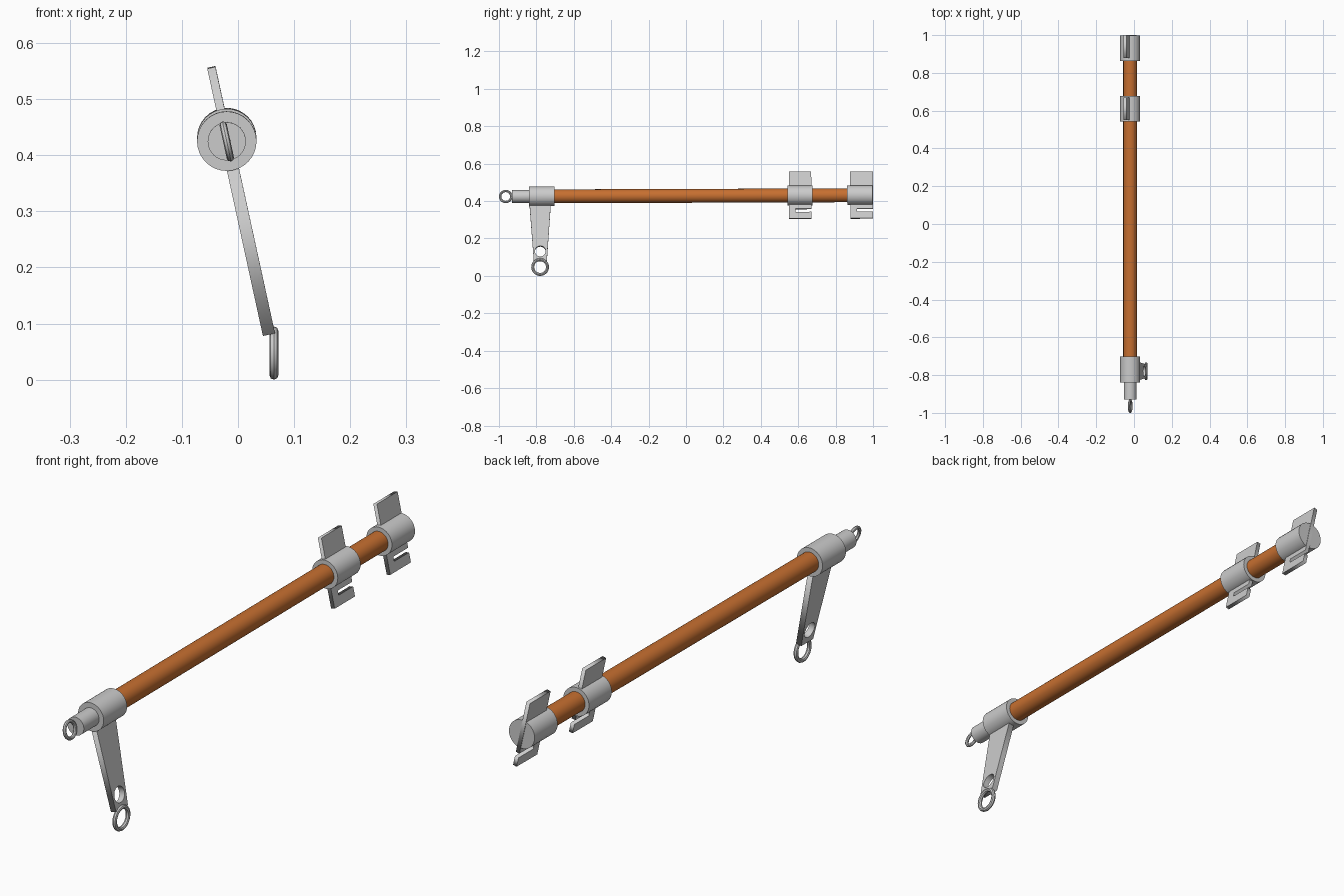
import bpy, math
from mathutils import Matrix, Vector

if "Cube" in bpy.data.objects:
    bpy.data.objects.remove(bpy.data.objects["Cube"])

# Shared frame: rod axis along y, whole assembly rolled about it
FRAME = (Matrix.Translation((-0.02, 0, 0.428)) @ Matrix.Rotation(0.0035, 4, 'X')
         @ Matrix.Rotation(math.radians(-12.3), 4, 'Y'))

orange = bpy.data.materials.new("orange")
orange.diffuse_color = (0.57, 0.16, 0.03, 1)
orange.use_nodes = True
orange.node_tree.nodes["Principled BSDF"].inputs["Base Color"].default_value = orange.diffuse_color


def smooth(ob):
    bpy.ops.object.select_all(action='DESELECT')
    ob.select_set(True)
    bpy.context.view_layer.objects.active = ob
    bpy.ops.object.shade_smooth_by_angle(angle=math.radians(35))


def cylinder(name, y0, y1, r, mat=None):
    bpy.ops.mesh.primitive_cylinder_add(vertices=32, radius=r, depth=y1 - y0)
    ob = bpy.context.object
    ob.name = name
    ob.matrix_world = (FRAME @ Matrix.Translation((0, (y0 + y1) / 2, 0))
                       @ Matrix.Rotation(math.pi / 2, 4, 'X'))
    if mat:
        ob.data.materials.append(mat)
    smooth(ob)
    return ob


def ring(name, major, minor, matrix):
    bpy.ops.mesh.primitive_torus_add(major_radius=major, minor_radius=minor,
                                     major_segments=32, minor_segments=8)
    ob = bpy.context.object
    ob.name = name
    ob.matrix_world = matrix @ Matrix.Rotation(math.pi / 2, 4, 'Y')
    smooth(ob)
    return ob


def plate(name, outlines, thickness):
    """Flat plate in the local y-z plane; later outlines are holes."""
    cu = bpy.data.curves.new(name, 'CURVE')
    cu.dimensions = '2D'
    cu.fill_mode = 'BOTH'
    cu.extrude = thickness / 2
    for pts in outlines:
        sp = cu.splines.new('POLY')
        sp.points.add(len(pts) - 1)
        for p, (a, b) in zip(sp.points, pts):
            p.co = (a, b, 0, 1)
        sp.use_cyclic_u = True
    tmp = bpy.data.objects.new(name + "_outline", cu)
    bpy.context.collection.objects.link(tmp)
    bpy.context.view_layer.update()
    me = bpy.data.meshes.new_from_object(
        tmp.evaluated_get(bpy.context.evaluated_depsgraph_get()))
    bpy.data.objects.remove(tmp)
    ob = bpy.data.objects.new(name, me)
    bpy.context.collection.objects.link(ob)
    ob.matrix_world = FRAME @ Matrix(((0, 0, 1, 0), (1, 0, 0, 0),
                                      (0, 1, 0, 0), (0, 0, 0, 1)))
    return ob


# Rod with its collars and front stub
cylinder("rod", -0.75, 0.95, 0.037, orange)
cylinder("front_collar", -0.84, -0.702, 0.053)
cylinder("front_stub", -0.93, -0.80, 0.034)
cylinder("middle_collar", 0.542, 0.677, 0.053)
cylinder("end_collar", 0.862, 0.998, 0.053)

# Slotted fins through the two rear collars
for name, y0, y1 in (("middle_fin", 0.55, 0.67), ("end_fin", 0.878, 1.0)):
    plate(name, [[(y0, 0.129), (y0, -0.127), (y1, -0.127), (y1, -0.091),
                  (y0 + 0.035, -0.091), (y0 + 0.035, -0.074),
                  (y1, -0.074), (y1, 0.129)]], 0.015)

# Tapered lever with a round hole
hole = [(-0.78 + 0.029 * math.cos(i * math.tau / 24),
         -0.302 + 0.029 * math.sin(i * math.tau / 24)) for i in range(24)]
plate("lever", [[(-0.838, -0.03), (-0.815, -0.353),
                 (-0.745, -0.353), (-0.722, -0.03)], hole], 0.022)

# Rings at the front tip and at the lever's foot
ring("tip_ring", 0.030, 0.0065, FRAME @ Matrix.Translation((0, -0.964, 0)))
ring("lever_ring", 0.0395, 0.008, Matrix.Translation((0.064, -0.78, 0.0475)))
